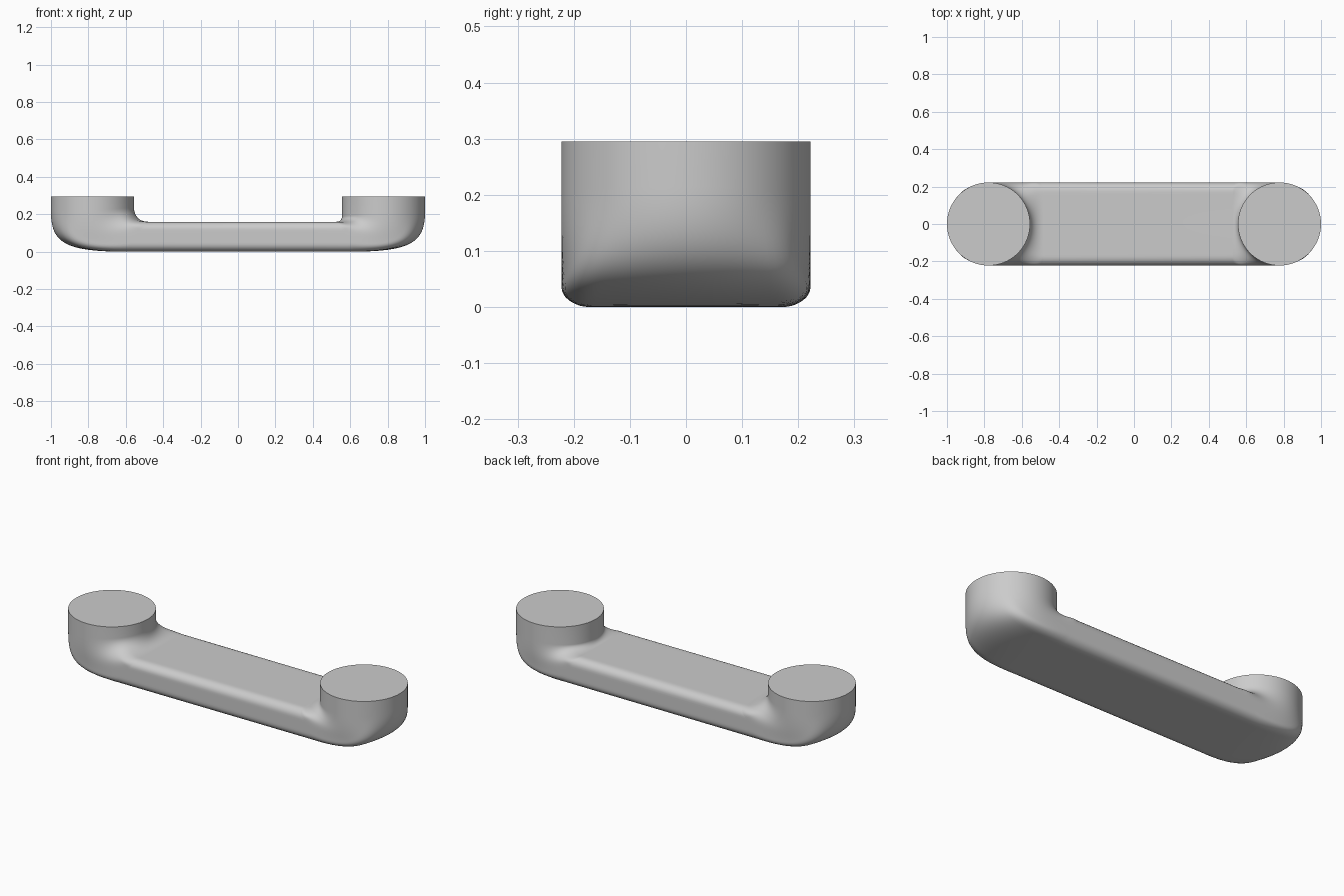
import bpy, bmesh, math

if "Cube" in bpy.data.objects:
    bpy.data.objects.remove(bpy.data.objects["Cube"])

R, TOP, THICK = 0.222, 0.295, 0.16   # foot radius, foot height, bar thickness
SEG, STEPS = 96, 28


def bezier(p, t):
    k = ((1 - t) ** 3, 3 * t * (1 - t) ** 2, 3 * t * t * (1 - t), t ** 3)
    return tuple(sum(w * q[i] for w, q in zip(k, p)) for i in (0, 1))


def rounded_rect(ang, a, b, r):
    """Point of a rounded rectangle, found along the ellipse direction."""
    c, s = math.cos(ang), math.sin(ang)
    q = ang % (math.pi / 2)
    long_r, flat = b - r, a - r
    # walk quadrant: flat end, corner arc, flat side by arc length
    lengths = (long_r, r * math.pi / 2, flat)
    f = math.acos(min(1, abs(c))) / (math.pi / 2) * sum(lengths)
    if f < lengths[0]:
        u, v = a, f
    elif f < lengths[0] + lengths[1]:
        w = (f - lengths[0]) / r
        u, v = flat + r * math.cos(w), long_r + r * math.sin(w)
    else:
        u, v = sum(lengths) - f, b
    return math.copysign(u, c), math.copysign(v, s)


def section(bm, outer, inner, mix):
    """Ring spanning outer to inner edge, blended from ellipse to rounded bar."""
    cx, cz = (outer[0] + inner[0]) / 2, (outer[1] + inner[1]) / 2
    dx, dz = (outer[0] - inner[0]) / 2, (outer[1] - inner[1]) / 2
    a = math.hypot(dx, dz)
    ring = []
    for i in range(SEG):
        ang = 2 * math.pi * i / SEG
        u, v = rounded_rect(ang, a, R, 0.05)
        u = (a * math.cos(ang) * (1 - mix) + u * mix) / a
        v = R * math.sin(ang) * (1 - mix) + v * mix
        ring.append(bm.verts.new((cx + dx * u, v, cz + dz * u)))
    return ring


def half_stations(side, fillet):
    """Stations from the foot face down round the bend to the bar."""
    xi = 1 - 2 * R
    out = ((1, 0.215), (1, 0.05), (0.93, 0.0), (0.6, 0.0))
    inn = ((xi, THICK + fillet), (xi, THICK + fillet * 0.4),
           (xi - fillet * 0.4, THICK), (xi - fillet, THICK))
    st = [((1, TOP), (xi, TOP), 0)]
    for i in range(STEPS + 1):
        t = i / STEPS
        st.append((bezier(out, t), bezier(inn, t), t * t * (3 - 2 * t)))
    return [((o[0] * side, o[1]), (n[0] * side, n[1]), m) for o, n, m in st]


# handle: one sweep, foot to foot, with a softer inner fillet on the left
bm = bmesh.new()
stations = half_stations(-1, 0.075) + half_stations(1, 0.03)[::-1]
rings = [section(bm, *s) for s in stations]
for r0, r1 in zip(rings, rings[1:]):
    for i in range(SEG):
        j = (i + 1) % SEG
        # the right half runs the ring the same way: both measure from the outer edge
        bm.faces.new((r0[i], r0[j], r1[j], r1[i]))
# flat mounting faces
bm.faces.new(rings[0])
bm.faces.new(rings[-1])
bmesh.ops.recalc_face_normals(bm, faces=bm.faces)

mesh = bpy.data.meshes.new("pull_handle")
bm.to_mesh(mesh)
bm.free()
handle = bpy.data.objects.new("pull_handle", mesh)
bpy.context.collection.objects.link(handle)
bpy.context.view_layer.objects.active = handle
handle.select_set(True)
bpy.ops.object.shade_smooth_by_angle(angle=math.radians(40))
